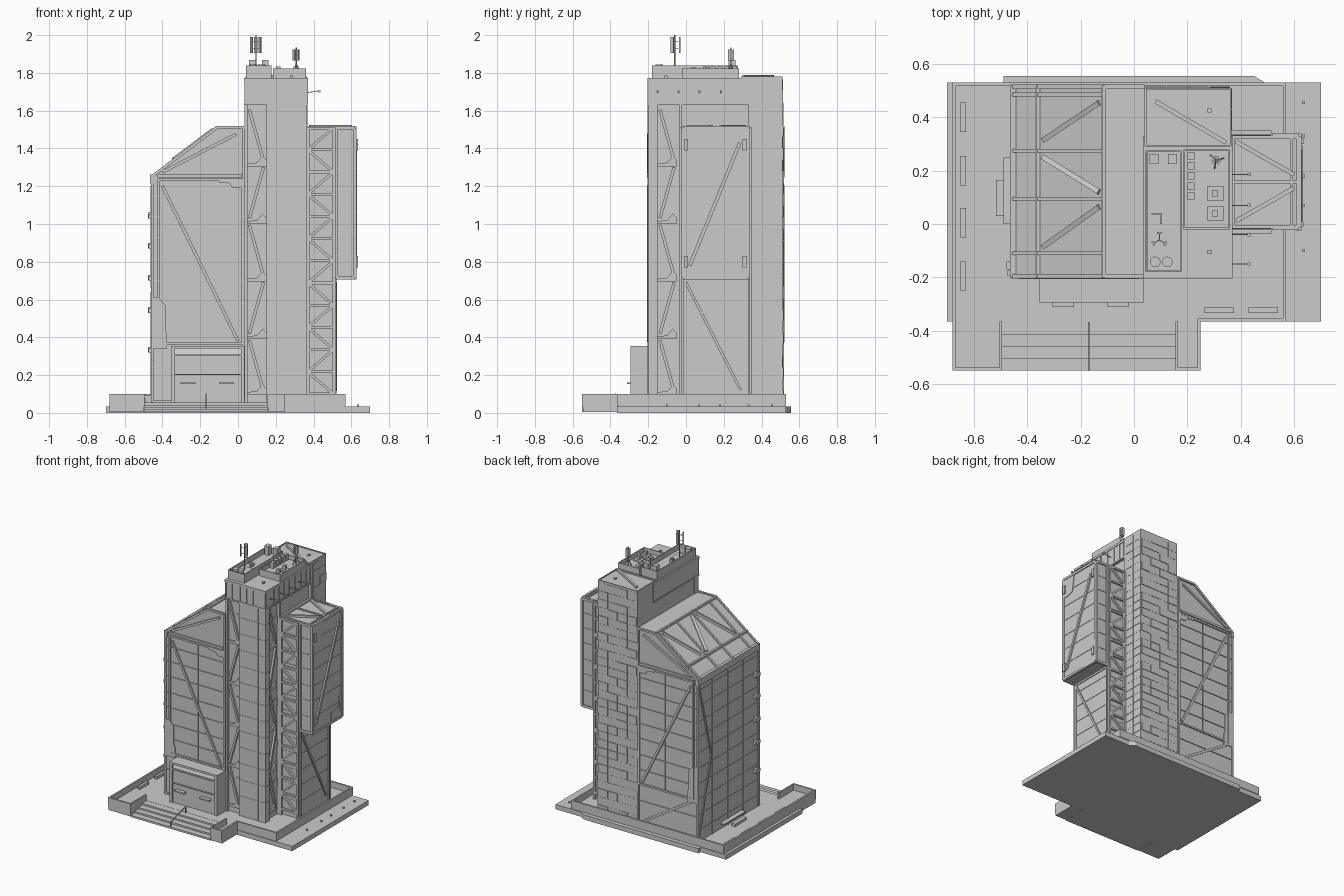
import bpy, bmesh, math, random
from mathutils import Vector, Matrix

random.seed(4)


def finish(name, bm):
    bmesh.ops.recalc_face_normals(bm, faces=bm.faces)
    me = bpy.data.meshes.new(name)
    bm.to_mesh(me)
    bm.free()
    ob = bpy.data.objects.new(name, me)
    bpy.context.collection.objects.link(ob)
    return ob


def add_box(bm, x0, x1, y0, y1, z0, z1):
    m = Matrix.Translation(((x0 + x1) / 2, (y0 + y1) / 2, (z0 + z1) / 2))
    bmesh.ops.create_cube(bm, size=1, matrix=m @ Matrix.Diagonal((x1 - x0, y1 - y0, z1 - z0, 1)))


def boxes(name, *items):
    bm = bmesh.new()
    for b in items:
        add_box(bm, *b)
    return finish(name, bm)


def bars(name, segs, w=0.012):
    """Square beams between pairs of points."""
    bm = bmesh.new()
    for p, q in segs:
        p, q = Vector(p), Vector(q)
        d = q - p
        m = Matrix.Translation((p + q) / 2) @ d.to_track_quat('Z', 'Y').to_matrix().to_4x4()
        bmesh.ops.create_cube(bm, size=1, matrix=m @ Matrix.Diagonal((w, w, d.length, 1)))
    return finish(name, bm)


def prism(name, pts, axis, a, b):
    """Extrude a 2D outline along axis from a to b."""
    put = {'x': lambda u, v, t: (t, u, v), 'y': lambda u, v, t: (u, t, v), 'z': lambda u, v, t: (u, v, t)}[axis]
    bm = bmesh.new()
    f = bm.faces.new([bm.verts.new(put(u, v, a)) for u, v in pts])
    r = bmesh.ops.extrude_face_region(bm, geom=[f])
    vs = [g for g in r['geom'] if isinstance(g, bmesh.types.BMVert)]
    bmesh.ops.translate(bm, vec=put(0, 0, b - a), verts=vs)
    return finish(name, bm)


def cylinders(name, items, n=12):
    bm = bmesh.new()
    for x, y, z0, z1, r in items:
        bmesh.ops.create_cone(bm, cap_ends=True, segments=n, radius1=r, radius2=r, depth=z1 - z0,
                              matrix=Matrix.Translation((x, y, (z0 + z1) / 2)))
    return finish(name, bm)


def loop(pts):
    return list(zip(pts, pts[1:] + pts[:1]))


def rect_y(x0, x1, z0, z1, y):
    return loop([(x0, y, z0), (x1, y, z0), (x1, y, z1), (x0, y, z1)])


def rect_x(y0, y1, z0, z1, x):
    return loop([(x, y0, z0), (x, y1, z0), (x, y1, z1), (x, y0, z1)])


def rect_z(x0, x1, y0, y1, z):
    return loop([(x0, y0, z), (x1, y0, z), (x1, y1, z), (x0, y1, z)])


# Podium: ground slab, raised floor, parapet, steps
boxes("ground_slab", (-.70, .70, -.365, .53, 0, .035))
prism("rear_kerb", [(-.49, .53), (-.49, .555), (.45, .555), (.49, .53)], 'z', 0, .035)
prism("podium_floor", [(-.68, -.545), (-.5, -.545), (-.5, -.365), (.16, -.365), (.16, -.545), (.25, -.545),
                       (.25, -.36), (.565, -.36), (.565, .525), (-.68, .525)], 'z', .005, .055)
t = .012
boxes("parapet", (-.68, -.68 + t, -.55, .53, .04, .1), (-.68, .57, .53 - t, .53, .04, .1),
      (.57 - t, .57, -.365, .53, .04, .1), (.25, .57, -.365, -.365 + t, .04, .1),
      (.25 - t, .25, -.55, -.355, .04, .1), (.155, .25, -.55, -.55 + t, .03, .1),
      (-.68, -.495, -.55, -.55 + t, .03, .1), (-.505, -.495, -.55, -.365, .03, .1), (.155, .165, -.55, -.365, .03, .1))
boxes("entrance_steps", *[(-.495, .155, -.55 + i * .045, -.365, .004 + i * .012, .018 + i * .012) for i in range(4)])
bars("step_handrail", [((-.17, -.55, .05), (-.17, -.37, .1)), ((-.17, -.545, .01), (-.17, -.545, .055)),
                       ((-.17, -.37, .05), (-.17, -.37, .1))], .006)
boxes("benches", *[(-.65, -.63, y - .055, y + .055, .05, .075) for y in (-.195, .005, .2, .4)],
      *[(x - .055, x + .055, -.333, -.313, .05, .075) for x in (.32, .485)])
boxes("bollards", *[(.63, .64, y - .005, y + .005, .03, .045) for y in (-.1, .07, .18, .33, .455)])

# Left block with sloping roof
LX, RX, FY, BY = -.455, .04, -.195, .51
prism("left_block", [(LX, .05), (RX, .05), (RX, 1.51), (-.11, 1.51), (LX, 1.25)], 'y', FY, BY)


def roof(x, y):
    return (x, y, 1.253 + (x - LX) / .345 * .26)


for name, y, s in (("front", FY, -1), ("rear", BY, 1)):
    y += s * .003
    bars(name + "_wall_frame", rect_y(-.42, .025, .365, 1.235, y)
         + loop([(LX, y, .06), (RX - .01, y, .06), (RX - .01, y, 1.51), (-.11, y, 1.51), (LX, y, 1.25)]), .013)
    bars(name + "_wall_brace", [((-.40, y, 1.2), (.0, y, .38)), ((-.40, y, 1.275), (-.01, y, 1.475)),
                                ((-.43, y, 1.255), (.02, y, 1.255))], .016)
    prism(name + "_stepped_panel", [(-.455, .34), (-.375, .34), (-.375, .42), (-.385, .44), (-.385, .57),
                                    (-.42, .61), (-.455, .61)], 'y', y, y + s * .005)
    prism(name + "_corner_plate", [(-.1, 1.235), (.025, 1.235), (.025, 1.19), (-.03, 1.19), (-.045, 1.215), (-.1, 1.22)],
          'y', y, y + s * .005)
    boxes(name + "_panel_joints", *[(LX, RX, y - .003, y + .003, z - .0015, z + .0015)
                                    for z in (.24, .47, .58, .7, .81, .93, 1.04, 1.15)],
          (-.19, -.187, y - .003, y + .003, .36, 1.24))
bars("rear_low_brace", [((-.40, BY, .34), (-.02, BY, .1))], .016)

y0, y1 = FY - .005, BY + .01
bars("roof_frame", [(roof(x, y0), roof(x, y1)) for x in (LX, -.36, -.112)]
     + [(roof(LX, y), roof(-.11, y)) for y in (y0 + .005, -.11, .095, .275, .485, y1 - .005)]
     + [((-.11, y, 1.512), (RX, y, 1.512)) for y in (y0 + .005, y1 - .005)], .014)
bars("roof_braces", [(roof(-.13, .455), roof(-.34, .315)), (roof(-.34, .25), roof(-.13, .12)),
                     (roof(-.13, .065), roof(-.34, -.085))], .02)
boxes("roof_edge_lip", (LX - .01, LX + .012, y0, y1, 1.215, 1.262))

# Left side wall details
bars("side_wall_ribs", [((LX, y, .055), (LX, y, 1.25)) for y in (FY + .004, -.02, .16, .34, BY - .004)], .01)
bars("side_wall_brace", [((LX, .5, 1.2), (LX, .36, .66)), ((LX, .36, .64), (LX, .5, .1))], .014)
boxes("side_wall_joints", *[(LX - .003, LX, FY, BY, z - .0015, z + .0015) for z in [.14 + .115 * i for i in range(10)]])
boxes("side_wall_lights", *[(LX - .022, LX, -.17, -.14, z, z + .03) for z in (.32, .53, .70, .87, 1.03)],
      *[(LX - .02, LX, FY, FY + .02, z, z + .022) for z in (.32, .53, .70, .87, 1.03)])
boxes("side_door_canopy", (-.49, LX, 0, .25, .09, .1), (-.518, -.49, .03, .165, .05, .075))

# Entrance porch
prism("entrance_porch", [(-.195, .05), (-.285, .05), (-.285, .31), (-.27, .345), (-.195, .345)], 'x', -.35, .03)
boxes("porch_portal", (-.355, -.335, -.295, -.2, .05, .355), (.015, .035, -.295, -.2, .05, .355),
      (-.355, .035, -.295, -.2, .34, .355), (-.335, .015, -.295, -.28, .2, .205), (-.335, .015, -.295, -.28, .3, .31))
boxes("porch_canopies", (-.305, -.225, -.312, -.28, .152, .162), (-.1, -.02, -.312, -.28, .152, .162))

# Tower: recessed core, corner column, rear shaft, crown
boxes("tower_core", (.04, .345, -.175, .5, .05, 1.77))
boxes("corner_column", (.15, .365, -.2, -.15, .05, 1.64), (.30, .365, -.2, -.15, .05, 1.64),
      (.035, .05, -.195, -.15, .05, 1.64), (.33, .365, -.035, -.02, .05, 1.64))
boxes("column_joints", *[(.15, .367, -.202, -.15, z, z + .003) for z in [.2 + .12 * i for i in range(12)]],
      (.303, .308, -.203, -.19, .05, 1.64))
boxes("rear_shaft", (.04, .365, .33, .51, .05, 1.775))
boxes("tower_crown", (.035, .365, -.2, .33, 1.635, 1.765))
boxes("crown_ribs", *[(x - .004, x + .004, -.205, -.195, 1.635, 1.77) for x in (.04, .09, .155, .21, .262, .31, .36)],
      *[(.36, .37, y - .004, y + .004, 1.635, 1.77) for y in (-.196, -.1, -.04, .02, .08, .15, .22, .28, .325)],
      (.033, .37, -.205, .33, 1.755, 1.772), (.033, .369, -.204, .33, 1.63, 1.64))
bars("crown_lamp_arms", [((.365, y, 1.695), (.428, y, 1.705)) for y in (-.15, -.04, .07, .185)], .004)
boxes("crown_lamps", *[(.425, .436, y - .006, y + .006, 1.695, 1.707) for y in (-.15, -.04, .07, .185)])

# Zigzag bracing with gusset plates on front and side recess
zs = [1.615 - .305 * i for i in range(6)]
lo = [i % 2 for i in range(6)]
bars("front_zigzag", [((.06 + .075 * lo[i], -.185, zs[i] - .01), (.06 + .075 * lo[i + 1], -.185, zs[i + 1] + .025))
                      for i in range(5)], .016)
bars("side_zigzag", [((.352, -.138 + .075 * lo[i], zs[i] - .01), (.352, -.138 + .075 * lo[i + 1], zs[i + 1] + .025))
                     for i in range(5)], .016)
for i, z in enumerate(zs[1:]):
    z = max(z, .1)
    g = [(0, z - .005), (.1, z - .005), (.1, z + .03), (.08, z + .05), (.05, z + .015), (0, z + .01)]
    prism("front_gusset", [(.05 + u, v) for u, v in g], 'y', -.186, -.174)
    prism("side_gusset", [(-.15 + u, v) for u, v in g], 'x', .344, .355)
    prism("front_upper_plate", [(.095, z + .16), (.15, z + .16), (.15, z + .22), (.11, z + .22)], 'y', -.18, -.174)
    prism("side_upper_plate", [(-.1, z + .16), (-.04, z + .16), (-.04, z + .22), (-.085, z + .22)], 'x', .344, .35)

# Staggered cladding on the rear shaft
clad = []
for j in range(28):
    z = .06 + j * .061
    for a in range(4):
        d = random.choice((.001, .003, .005))
        clad.append((.043 + a * .08, .12 + a * .08, .5, .51 + d, z, z + .058))
    for a in range(2):
        d = random.choice((.001, .003))
        clad.append((.35, .365 + d, .352 + a * .08, .428 + a * .08, z, z + .058))
boxes("rear_cladding", *clad)

# Right wing: lower shaft, hanging pod, ladder trusses
boxes("wing_base", (.34, .515, -.015, .33, .05, .72))
boxes("hanging_pod", (.34, .62, -.015, .33, .715, 1.51))
bars("pod_frame", rect_x(-.015, .328, .715, 1.508, .618) + rect_y(.52, .618, .715, 1.508, -.014)
     + rect_y(.52, .618, .715, 1.508, .33), .018)
bars("pod_side_brace", [((.622, .02, .78), (.622, .285, 1.43))], .018)
bars("wing_base_frame", rect_x(-.01, .325, .06, .705, .514), .014)
bars("wing_base_brace", [((.516, .0, .69), (.516, .29, .12))], .014)
prism("pod_top_plate", [(-.01, 1.5), (.1, 1.5), (.08, 1.375), (.03, 1.36), (-.01, 1.36)], 'x', .615, .624)
prism("pod_low_plate", [(.325, .72), (.325, .9), (.3, .88), (.29, .8), (.2, .79), (.2, .72)], 'x', .615, .624)
boxes("pod_joints", *[(.36, .6225, -.018, .333, z, z + .003) for z in (.83, .95, 1.06, 1.18, 1.29, 1.4)])
boxes("wing_base_joints", *[(.36, .518, -.017, .332, z, z + .003) for z in (.18, .3, .41, .53, .64)])
boxes("pod_edge_lights", *[(.62, .635, y, y + .02, z, z + .06) for y in (-.01, .3) for z in (.77, 1.39)])
bars("pod_roof_frame", rect_z(.37, .615, -.01, .325, 1.512) + [((.36, .157, 1.512), (.62, .157, 1.512)),
                                                             ((.59, -.01, 1.512), (.59, .325, 1.512))], .012)
bars("pod_roof_braces", [((.38, .31, 1.516), (.6, .185, 1.516)), ((.38, .01, 1.516), (.6, .135, 1.516))], .016)
for name, y in (("front_truss", -.028), ("rear_truss", .343)):
    n, h = 12, 1.41 / 12
    seg = [((x, y, .05), (x, y, 1.51)) for x in (.372, .508)]
    for i in range(n):
        z = .1 + i * h
        a, b = ((.375, .5) if i % 2 else (.5, .375))
        seg += [((a, y, z + .005), (b, y, z + h - .005)), ((.372, y, z), (.508, y, z))]
    bars(name, seg + [((.372, y, 1.505), (.508, y, 1.505))], .014)

# Roof terraces and plant
boxes("plant_room_left", (.05, .175, -.175, .27, 1.765, 1.8))
boxes("plant_room_right", (.19, .355, -.015, .275, 1.765, 1.79))
w = .006
for nm, (a, b, c, d), z in (("left_terrace_rim", (.043, .178, -.18, .275), 1.838),
                            ("right_terrace_rim", (.185, .36, -.02, .28), 1.822),
                            ("rear_roof_rim", (.04, .365, .29, .51), 1.782)):
    boxes(nm, (a, b, c, c + w, 1.76, z), (a, b, d - w, d, 1.76, z), (a, a + w, c, d, 1.76, z), (b - w, b, c, d, 1.76, z))
bars("rear_roof_brace", [((.08, .46, 1.782), (.345, .305, 1.782))], .016)
cylinders("roof_fans", [(x, -.142, 1.79, 1.845, .02) for x in (.08, .125)])
boxes("roof_tanks", *[(x - .017, x + .017, .225, .263, 1.79, 1.867) for x in (.075, .145)])
boxes("air_units", *[(.2, .226, y - .014, y + .014, 1.78, 1.835) for y in (.105, .142, .18, .218, .255)])
boxes("roof_hatches", *[(.275, .335, y - .028, y + .028, 1.78, 1.8) for y in (.04, .115)],
      *[(.293, .315, y - .011, y + .011, 1.78, 1.83) for y in (.04, .115)],
      *[(.275, .29, y - .008, y + .008, 1.77, 1.785) for y in (-.105, .425)])
boxes("roof_ducts", (.065, .105, .035, .042, 1.79, 1.82), (.098, .105, .0, .042, 1.79, 1.82), (.05, .14, -.11, -.01, 1.79, 1.805))

# Antenna masts, each with three panels
for nm, x, y, top, h, r in (("main_mast", .095, -.06, 2.0, .085, .026), ("small_mast", .308, .238, 1.935, .06, .012)):
    cylinders(nm, [(x, y, 1.78, top, .0035)], 8)
    zc = top - h / 2 - .01
    arms = []
    for k in range(3):
        a = math.radians(90 + 120 * k)
        px, py = x + r * math.cos(a), y + r * math.sin(a)
        arms += [((x, y, zc + s), (px, py, zc + s)) for s in (-.02, .02)]
        p = boxes(nm + "_panel", (-.004, .004, -.009, .009, -h / 2, h / 2))
        p.location, p.rotation_euler = (px, py, zc), (0, 0, a)
    bars(nm + "_arms", arms, .004)
bars("small_mast_legs", [((.308, .238, 1.85), (.308 + .03 * math.cos(a), .238 + .03 * math.sin(a), 1.79))
                         for a in (.3, 2.4, 4.5)], .004)
